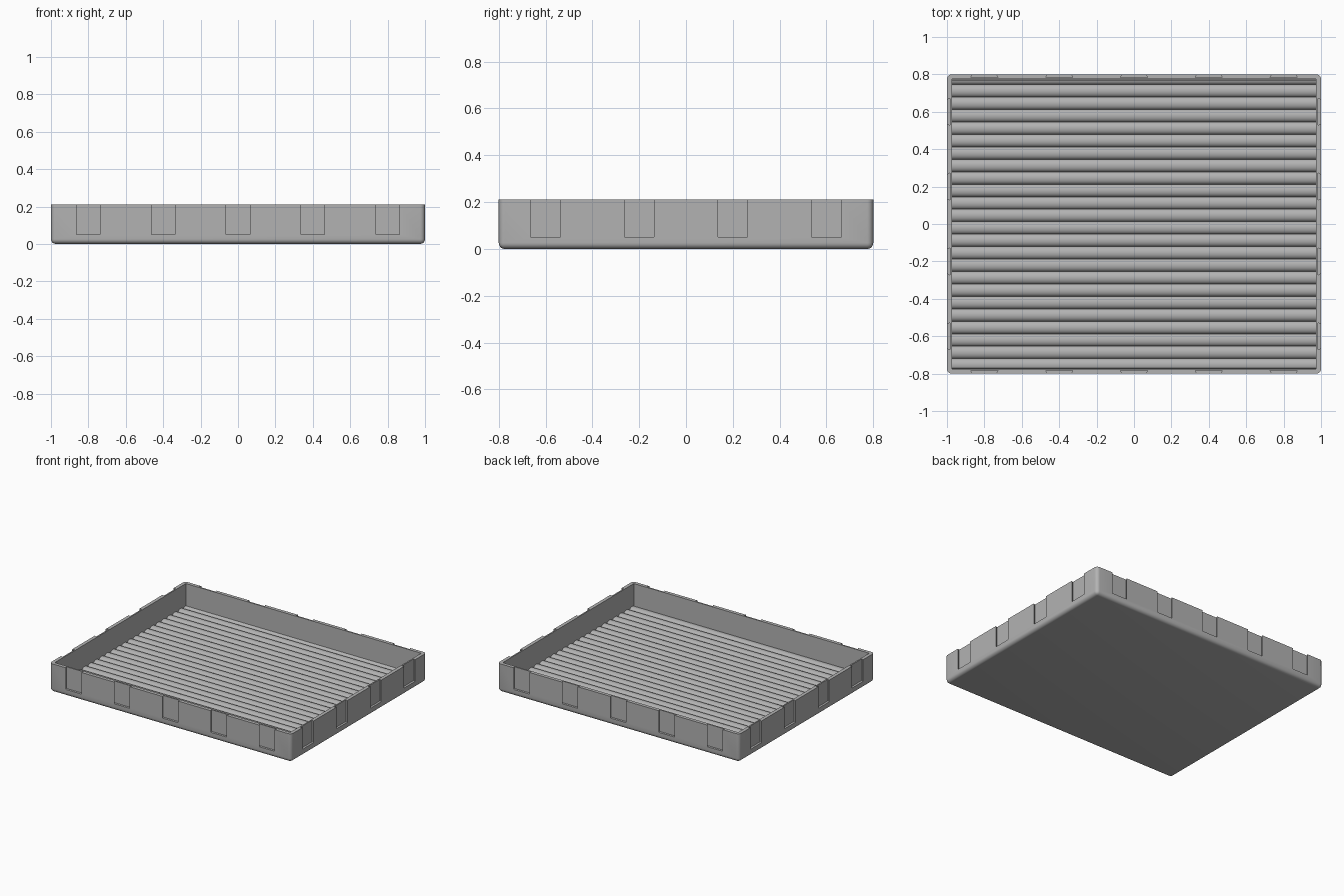
import bpy, bmesh, math

old = bpy.data.objects.get("Cube")
if old:
    bpy.data.objects.remove(old, do_unlink=True)

W, D, H = 1.0, 0.8, 0.212      # half width, half depth, height
WALL, FLOOR = 0.026, 0.02
PITCH = 0.0666

grey = bpy.data.materials.new("grey plastic")
grey.use_nodes = True
grey.diffuse_color = (0.45, 0.45, 0.45, 1)
grey.node_tree.nodes["Principled BSDF"].inputs["Base Color"].default_value = (0.45, 0.45, 0.45, 1)


def make(name, bm):
    bmesh.ops.recalc_face_normals(bm, faces=bm.faces)
    mesh = bpy.data.meshes.new(name)
    bm.to_mesh(mesh)
    bm.free()
    mesh.materials.append(grey)
    ob = bpy.data.objects.new(name, mesh)
    bpy.context.collection.objects.link(ob)
    return ob


def extrude(bm, points, offset):
    face = bm.faces.new([bm.verts.new(p) for p in points])
    geom = bmesh.ops.extrude_face_region(bm, geom=[face])["geom"]
    bmesh.ops.translate(bm, vec=offset, verts=[g for g in geom if isinstance(g, bmesh.types.BMVert)])


def smooth(ob):
    bpy.ops.object.select_all(action="DESELECT")
    ob.select_set(True)
    bpy.context.view_layer.objects.active = ob
    bpy.ops.object.shade_smooth_by_angle(angle=math.radians(35))


def box(bm, hx, hy, z0, z1):
    extrude(bm, [(-hx, -hy, z0), (hx, -hy, z0), (hx, hy, z0), (-hx, hy, z0)], (0, 0, z1 - z0))


# Tray body: rounded box with rounded upright corners and bottom edge
bm = bmesh.new()
box(bm, W, D, 0, H)
edges = [e for e in bm.edges if min(v.co.z for v in e.verts) < 0.01]
bmesh.ops.bevel(bm, geom=edges, offset=0.026, segments=5, profile=0.5, affect="EDGES")
body = make("tray_body", bm)

# Helper cutters: the inside, and the dovetail slots round the walls
bm = bmesh.new()
box(bm, W - WALL, D - WALL, FLOOR, H + 0.1)
cavity = make("cavity_cutter", bm)

bm = bmesh.new()
for half, centres in ((D, (-0.8, -0.4, 0, 0.4, 0.8)), (W, (-0.6, -0.2, 0.2, 0.6))):
    for side in (-1, 1):
        for c in centres:
            profile = ((-0.058, 0.01), (0.058, 0.01), (0.072, -0.016), (-0.072, -0.016))
            pts = []
            for along, out in profile:
                a, b = c + along, side * (half + out)
                pts.append((a, b, 0.05) if half == D else (b, a, 0.05))
            extrude(bm, pts, (0, 0, H))
slots = make("slot_cutter", bm)

bpy.context.view_layer.objects.active = body
for cutter in (cavity, slots):
    mod = body.modifiers.new("cut", "BOOLEAN")
    mod.object, mod.operation, mod.solver = cutter, "DIFFERENCE", "EXACT"
    bpy.ops.object.modifier_apply(modifier=mod.name)
    bpy.data.objects.remove(cutter, do_unlink=True)
smooth(body)

# Ribbed floor: rounded ridges running across the tray, clipped at the walls
y_end, x_end = D - WALL, W - WALL
steps = 12
profile = []
y_valley = 0.745
for rib in range(-1, 24):
    for i in range(steps):
        t = math.pi * i / steps
        y = y_valley - PITCH * rib - PITCH * (1 - math.cos(t)) / 2
        if -y_end < y < y_end:
            profile.append((-x_end, y, FLOOR + 0.005 + 0.024 * math.sin(t)))
profile += [(-x_end, -y_end, FLOOR), (-x_end, y_end, FLOOR)]
bm = bmesh.new()
extrude(bm, profile, (2 * x_end, 0, 0))
smooth(make("ribbed_floor", bm))
